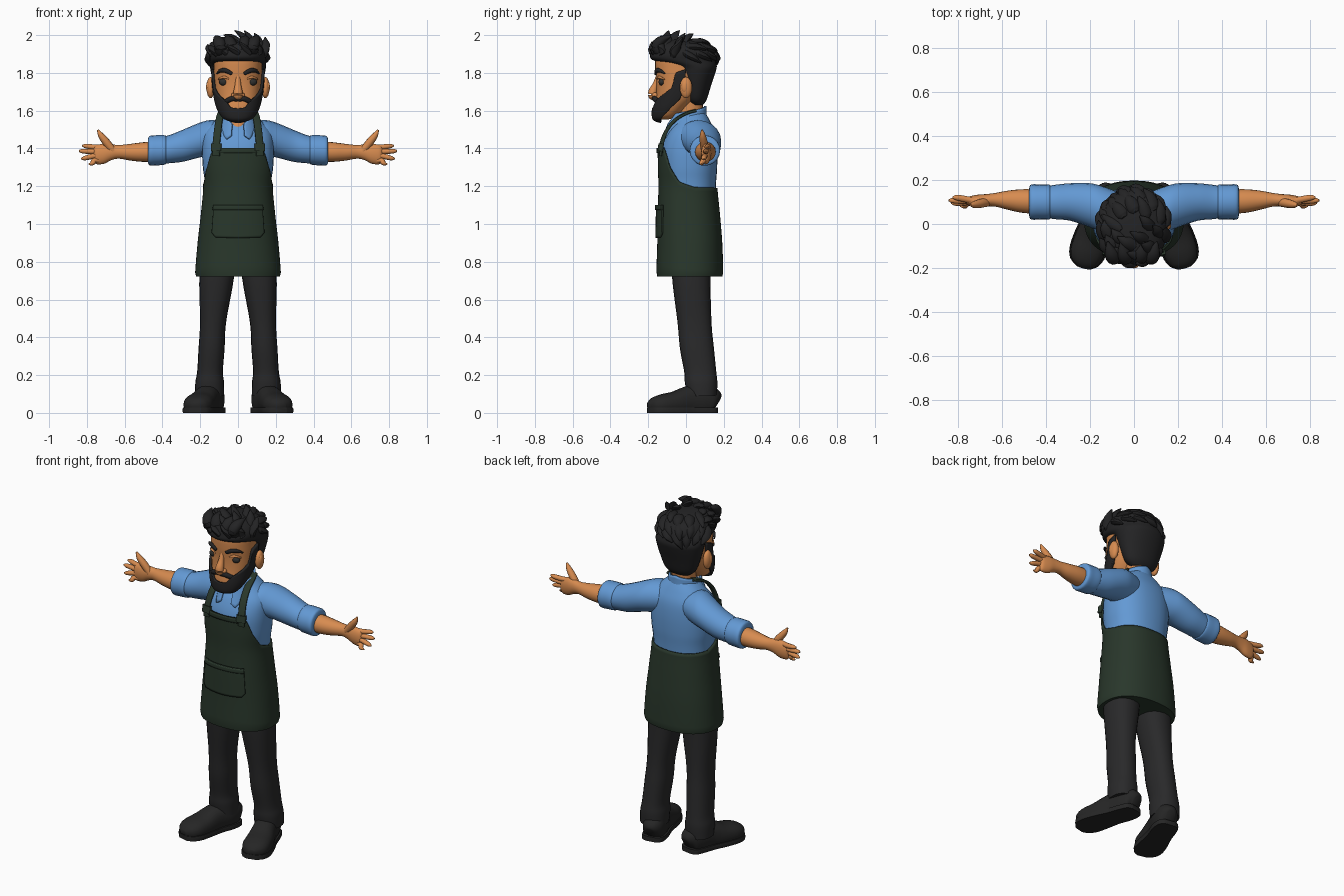
import bpy, bmesh, math, random
from mathutils import Vector

cube = bpy.data.objects.get("Cube")
if cube:
    bpy.data.objects.remove(cube, do_unlink=True)
random.seed(4)


def material(name, rgb):
    m = bpy.data.materials.new(name)
    m.use_nodes = True
    m.diffuse_color = (*rgb, 1)
    m.node_tree.nodes["Principled BSDF"].inputs["Base Color"].default_value = (*rgb, 1)
    return m


SKIN = material("warm_skin", (.68, .26, .08))
SHIRT = material("blue_cotton", (.125, .32, .66))
APRON = material("dark_green_canvas", (.022, .038, .024))
TROUSER = material("charcoal_cloth", (.022, .022, .023))
HAIR = material("black_hair", (.017, .017, .018))
SHOE = material("black_leather", (.019, .019, .019))
EYE = material("dark_eye", (.03, .03, .028))


def smooth(keys, steps=5):
    """Resample keys (x, y, z, half width, half depth) with a Catmull-Rom spline."""
    out = []
    for i in range(len(keys) - 1):
        p = [keys[max(i - 1, 0)], keys[i], keys[i + 1], keys[min(i + 2, len(keys) - 1)]]
        for s in range(steps):
            t = s / steps
            out.append([b + t / 2 * (c - a + t * (2 * a - 5 * b + 4 * c - d + t * (3 * b - a - 3 * c + d)))
                        for a, b, c, d in zip(*p)])
    return out + [list(keys[-1])]


def oval(t, power):
    s, c = math.sin(t), -math.cos(t)
    return [math.copysign(abs(v) ** (2 / power), v) for v in (s, c)]


def finish(bm, name, mat, mirror=False, thick=0):
    bmesh.ops.recalc_face_normals(bm, faces=bm.faces)
    me = bpy.data.meshes.new(name)
    bm.to_mesh(me)
    bm.free()
    me.materials.append(mat)
    ob = bpy.data.objects.new(name, me)
    bpy.context.collection.objects.link(ob)
    if thick:
        mod = ob.modifiers.new("thickness", "SOLIDIFY")
        mod.thickness, mod.offset = thick, -1
    if mirror:
        ob.modifiers.new("mirror", "MIRROR")
    bpy.ops.object.select_all(action="DESELECT")
    ob.select_set(True)
    bpy.context.view_layer.objects.active = ob
    bpy.ops.object.shade_smooth_by_angle(angle=math.radians(50))
    return ob


def sweep(name, keys, mat, axis=None, sides=20, power=2, mirror=False, zmin=-9, zmax=9, bm=None):
    """Oval rings along a path; axis fixes the ring plane, otherwise it follows the path."""
    own = bm is None
    bm = bm or bmesh.new()
    pts = smooth(keys)
    rings = []
    for i, k in enumerate(pts):
        if axis == "z":
            u, v = Vector((1, 0, 0)), Vector((0, 1, 0))
        elif axis == "x":
            u, v = Vector((0, 1, 0)), Vector((0, 0, 1))
        else:
            t = (Vector(pts[min(i + 1, len(pts) - 1)][:3]) - Vector(pts[max(i - 1, 0)][:3])).normalized()
            u = t.cross(Vector((0, 0, 1)))
            u = u.normalized() if u.length > .05 else Vector((1, 0, 0))
            v = u.cross(t).normalized()
        ring = []
        for j in range(sides):
            a, b = oval(math.tau * j / sides, power)
            co = Vector(k[:3]) + u * a * k[3] + v * b * k[4]
            co.z = min(max(co.z, zmin), zmax)
            ring.append(bm.verts.new(co))
        rings.append(ring)
    for r, q in zip(rings, rings[1:]):
        for j in range(sides):
            bm.faces.new((r[j], r[j - 1], q[j - 1], q[j]))
    bm.faces.new(rings[0])
    bm.faces.new(rings[-1])
    return finish(bm, name, mat, mirror) if own else None


def ramp(*pairs):
    """Piecewise linear function of the angle away from the front, in degrees."""
    def f(a):
        a = abs(a)
        for (x0, y0), (x1, y1) in zip(pairs, pairs[1:]):
            if a <= x1:
                return y0 + (y1 - y0) * max(0, (a - x0) / (x1 - x0))
        return pairs[-1][1]
    return f


def wall(name, keys, span, lo, hi, mat, grow=0, power=2, thick=.01, rows=14, cap=False):
    """Part of a lofted skin between two heights that vary around it."""
    bm = bmesh.new()
    pts = smooth(keys)
    cols = 72
    grid = []
    for j in range(cols + 1):
        deg = span[0] + (span[1] - span[0]) * j / cols
        a, b = oval(math.radians(deg), power)
        col = []
        for i in range(rows + 1):
            z = lo(deg) + (hi(deg) - lo(deg)) * i / rows
            n = next((n for n in range(1, len(pts)) if pts[n][2] >= z), len(pts) - 1)
            p, q = pts[n - 1], pts[n]
            f = min(max((z - p[2]) / (q[2] - p[2]), 0), 1)
            k = [m + (w - m) * f for m, w in zip(p, q)]
            col.append(bm.verts.new((k[0] + a * (k[3] + grow), k[1] + b * (k[4] + grow), z)))
        grid.append(col)
    for c, d in zip(grid, grid[1:]):
        for i in range(rows):
            bm.faces.new((c[i], d[i], d[i + 1], c[i + 1]))
    if cap:
        bm.faces.new([c[0] for c in grid[:-1]])
    bmesh.ops.remove_doubles(bm, verts=bm.verts, dist=.0004)
    return finish(bm, name, mat, thick=thick)


def ball(name, loc, size, mat, mirror=False):
    bm = bmesh.new()
    bmesh.ops.create_uvsphere(bm, u_segments=20, v_segments=12, radius=1)
    for v in bm.verts:
        v.co = Vector(loc) + Vector(a * b for a, b in zip(v.co, size))
    return finish(bm, name, mat, mirror)


# Legs and shoes
sweep("trouser_legs", [(.15, .085, .09, .077, .078), (.15, .08, .16, .076, .086), (.148, .075, .22, .068, .085),
      (.14, .058, .34, .069, .09), (.132, .045, .48, .069, .09), (.113, .028, .72, .092, .102),
      (.1, .03, .92, .09, .11)], TROUSER, "z", power=2.3, mirror=True)
shoe = [(.122, .165, .05, .025, .04), (.126, .145, .06, .055, .07), (.14, .09, .07, .066, .085),
        (.165, .02, .065, .066, .08), (.192, -.06, .05, .076, .064), (.212, -.13, .042, .078, .056),
        (.222, -.175, .038, .06, .042), (.228, -.2, .035, .025, .02)]
sweep("shoe_uppers", shoe, SHOE, power=2.4, mirror=True, zmin=.012)
sweep("shoe_soles", [(x, y, .014, a + .006, .09) for x, y, z, a, b in shoe], SHOE, power=2.6,
      mirror=True, zmin=0, zmax=.028)

# Shirt with rolled sleeves and open collar
sweep("shirt_body", [(0, .02, 1, .17, .13), (0, .015, 1.2, .174, .143), (0, .015, 1.3, .186, .15),
      (0, .017, 1.4, .19, .148), (0, .027, 1.48, .18, .128), (0, .035, 1.54, .13, .095),
      (0, .03, 1.585, .08, .075)], SHIRT, "z", sides=32, power=2.3)
sweep("shirt_sleeves", [(.06, .05, 1.46, .09, .08), (.14, .065, 1.455, .105, .095), (.2, .085, 1.445, .1, .092),
      (.29, .1, 1.415, .085, .085), (.36, .1, 1.397, .078, .075), (.41, .1, 1.39, .07, .07)],
      SHIRT, "x", mirror=True)
sweep("rolled_cuffs", [(.38, .1, 1.392, .066, .066), (.386, .1, 1.392, .079, .077), (.43, .1, 1.39, .08, .08),
      (.468, .1, 1.388, .079, .078), (.477, .1, 1.388, .06, .06)], SHIRT, "x", mirror=True)
collar = [(0, -.005, 1.44, .125, .138), (0, .005, 1.53, .105, .108), (0, .02, 1.63, .078, .088)]
wall("shirt_collar", collar, (18, 342), lambda d: ramp((18, 1.47), (32, 1.45), (55, 1.51), (180, 1.55))(180 - abs(180 - d)),
     lambda d: ramp((18, 1.53), (45, 1.585), (180, 1.625))(180 - abs(180 - d)), SHIRT, thick=.012, rows=6)

# Arms and hands
sweep("forearms", [(.4, .1, 1.385, .055, .055), (.5, .104, 1.381, .054, .052), (.57, .108, 1.38, .044, .044),
      (.63, .11, 1.382, .031, .036), (.67, .108, 1.38, .028, .042), (.71, .106, 1.372, .027, .053),
      (.75, .104, 1.367, .021, .05), (.765, .104, 1.367, .01, .035)], SKIN, "x", mirror=True)
hands = bmesh.new()
for z, drop, reach, y in ((1.407, .008, .825, .12), (1.383, .004, .842, .107), (1.36, -.016, .83, .095), (1.336, -.02, .79, .082)):
    sweep("", [(.72, .104, z, .014, .014), (.76, (y + .104) / 2, z, .015, .014),
               (reach - .02, y, z + drop * .7, .013, .012), (reach, y, z + drop, .004, .004)], SKIN, sides=10, bm=hands)
sweep("", [(.66, .1, 1.385, .02, .02), (.695, .094, 1.43, .021, .021), (.725, .088, 1.468, .016, .016),
           (.742, .085, 1.498, .005, .005)], SKIN, sides=10, bm=hands)
finish(hands, "fingers_and_thumbs", SKIN, mirror=True)

# Apron wrapped round the body, with bib, pocket and straps
apron = [(0, .02, .722, .222, .172), (0, .02, .74, .227, .177), (0, .02, .9, .214, .172), (0, .015, 1.05, .197, .165),
         (0, .01, 1.2, .184, .156), (0, .01, 1.3, .195, .159), (0, .012, 1.42, .2, .162)]
wall("apron", apron, (-180, 180), lambda d: .722,
     ramp((0, 1.4), (36, 1.405), (42, 1.38), (55, 1.3), (75, 1.225), (100, 1.195), (180, 1.19)),
     APRON, power=2.3, rows=24, cap=True)
wall("apron_pocket", apron, (-37, 37), ramp((0, .925), (30, .93), (37, .955)), lambda d: 1.1, APRON, .01, 2.3)
wall("pocket_hem", apron, (-37, 37), lambda d: 1.075, lambda d: 1.1, APRON, .015, 2.3, rows=3)
wall("bib_hem", apron, (-36, 36), lambda d: 1.375, lambda d: 1.403, APRON, .006, 2.3, rows=3)
sweep("apron_straps", [(.116, -.134, 1.36, .02, .008), (.115, -.13, 1.42, .02, .008), (.108, -.105, 1.49, .02, .008),
      (.1, -.06, 1.548, .019, .008), (.09, .0, 1.585, .019, .008), (.075, .05, 1.6, .018, .008)],
      APRON, power=4, sides=16, mirror=True)
sweep("strap_loops", [(.116, -.137, 1.385, .028, .012), (.115, -.131, 1.425, .028, .012)],
      APRON, power=5, sides=16, mirror=True)

# Head, neck and features
sweep("neck", [(0, .0, 1.46, .045, .085), (0, .008, 1.53, .062, .083), (0, .02, 1.6, .066, .07),
      (0, .02, 1.7, .07, .07)], SKIN, "z")
head = [(0, -.12, 1.553, .025, .025), (0, -.105, 1.57, .068, .06), (0, -.078, 1.62, .098, .089),
        (0, -.045, 1.68, .117, .113), (0, -.03, 1.75, .125, .127), (0, -.025, 1.82, .128, .138),
        (0, -.02, 1.88, .125, .14), (0, -.015, 1.94, .09, .11)]
sweep("head", head, SKIN, "z", sides=32, power=2.2)
ball("ears", (.145, 0, 1.722), (.022, .033, .056), SKIN, True)
ball("ear_hollows", (.158, -.006, 1.725), (.011, .018, .032), SKIN, True)
sweep("nose", [(0, -.148, 1.78, .012, .012), (0, -.16, 1.74, .016, .016), (0, -.175, 1.7, .024, .024),
      (0, -.176, 1.675, .024, .022), (0, -.168, 1.664, .008, .008)], SKIN)
ball("nostrils", (.022, -.164, 1.682), (.014, .016, .014), SKIN, True)
ball("eyes", (.074, -.128, 1.752), (.026, .017, .02), EYE, True)
sweep("eyelids", [(.046, -.148, 1.768, .004, .004), (.074, -.142, 1.777, .007, .007), (.104, -.115, 1.766, .004, .004)],
      SKIN, sides=10, mirror=True)
sweep("eyebrows", [(.032, -.162, 1.795, .006, .009), (.065, -.156, 1.812, .01, .012), (.092, -.138, 1.812, .009, .01),
      (.112, -.112, 1.797, .004, .004)], HAIR, sides=10, mirror=True)

# Beard and moustache
wall("beard", [(0, -.122, 1.535, .0, .0)] + [(x, y, z - .012, a, b) for x, y, z, a, b in head[:3]] + head[3:],
     (-98, 98), ramp((0, 1.536), (65, 1.536), (85, 1.6), (98, 1.66)),
     ramp((0, 1.612), (18, 1.617), (32, 1.655), (58, 1.69), (74, 1.72), (80, 1.8), (98, 1.82)), HAIR, .014, 2.2, thick=.014)
sweep("moustache", [(0, -.166, 1.66, .008, .013), (.03, -.168, 1.664, .013, .014), (.062, -.15, 1.65, .012, .013),
      (.084, -.128, 1.645, .004, .004)], HAIR, sides=12, mirror=True)

# Hair: a full cap with swept tufts
sweep("hair_cap", [(0, .06, 1.63, .065, .03), (0, .055, 1.66, .1, .055), (0, .055, 1.73, .126, .077),
      (0, .055, 1.8, .143, .1), (0, .045, 1.835, .148, .118), (0, -.012, 1.87, .15, .168),
      (0, -.015, 1.91, .15, .172), (0, -.022, 1.95, .122, .148), (0, -.04, 1.975, .07, .09),
      (0, -.05, 1.982, .02, .03)], HAIR, "z", sides=32, power=2.1)
tufts = bmesh.new()
for row, (tilt, count) in enumerate(((8, 15), (34, 12), (58, 8))):
    for i in range(count):
        az = math.tau * (i + .5 * row) / count
        el = math.radians(tilt)
        n = Vector((math.sin(az) * math.cos(el), -math.cos(az) * math.cos(el), math.sin(el)))
        p = Vector((0, -.015, 1.89)) + Vector((n.x * .138, n.y * .155, n.z * .085))
        d = Vector((-.5, .5 - .3 * math.cos(az), .35 if n.y < 0 else -.45))
        d = (d - n * d.dot(n)).normalized() * random.uniform(.07, .1)
        q, r = p + d * .5 + n * .014, p + d + n * .012
        w = random.uniform(.026, .036)
        sweep("", [(*(p - d * .25), w * .5, w * .4), (*p, w, w * .7), (*q, w * .8, w * .55), (*r, .003, .003)],
              HAIR, sides=8, bm=tufts)
for x, lean in ((-.09, -.03), (-.035, -.025), (.025, .02), (.075, .03)):
    sweep("", [(x, -.11, 1.9, .03, .03), (x, -.15, 1.935, .036, .035), (x + lean * .5, -.13, 1.972, .03, .025),
               (x + lean, -.08, 1.994, .004, .004)], HAIR, sides=10, bm=tufts)
finish(tufts, "hair_tufts", HAIR)
